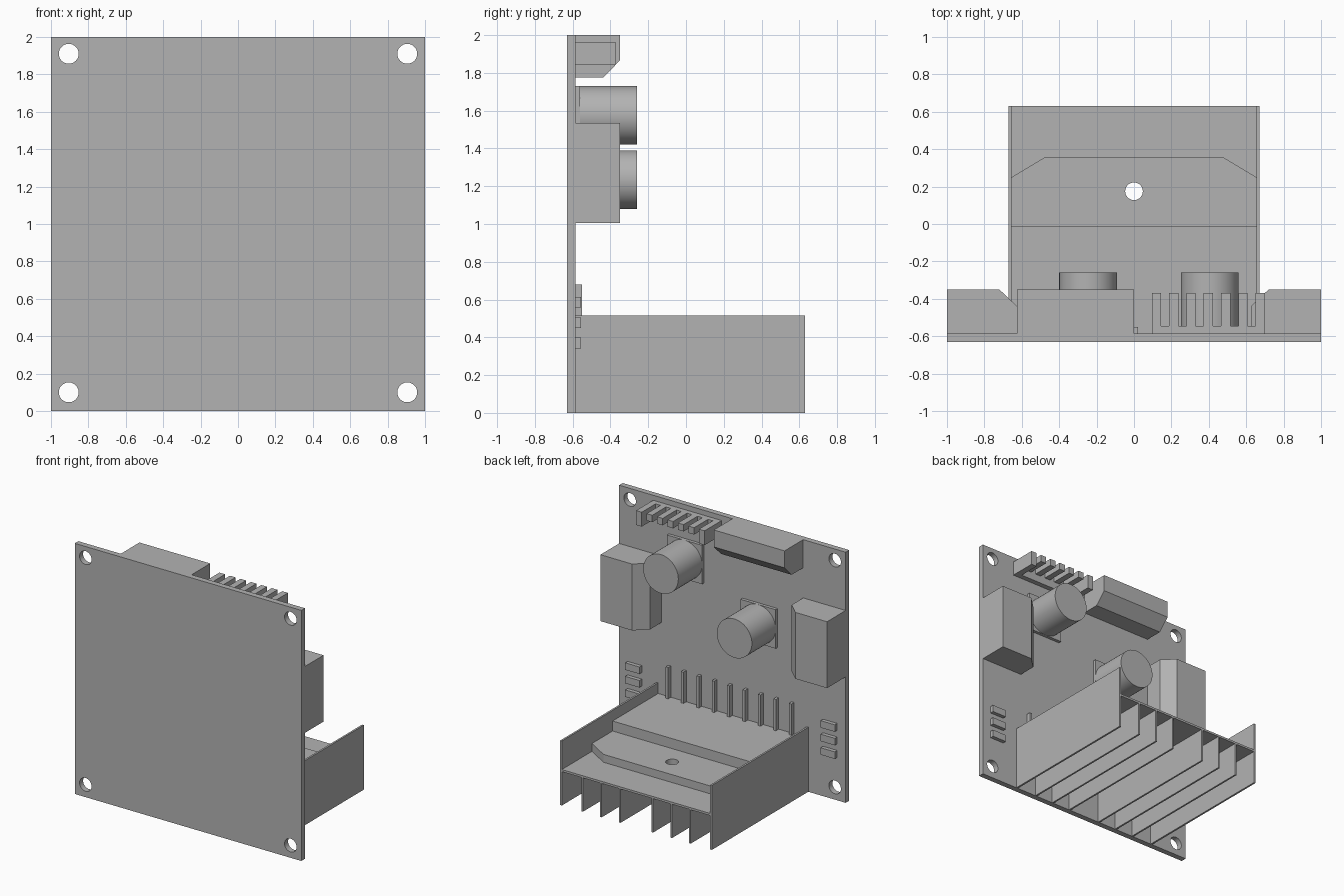
import bpy, bmesh, math
from mathutils import Matrix

if "Cube" in bpy.data.objects:
    bpy.data.objects.remove(bpy.data.objects["Cube"], do_unlink=True)

grey = bpy.data.materials.new("plain_grey")
grey.use_nodes = True
colour = (0.45, 0.45, 0.45, 1)
grey.diffuse_color = colour
grey.node_tree.nodes["Principled BSDF"].inputs["Base Color"].default_value = colour

BACK = -0.585   # rear face of the board, where parts are mounted
FRONT = -0.63


def finish(name, bm):
    bmesh.ops.recalc_face_normals(bm, faces=bm.faces)
    mesh = bpy.data.meshes.new(name)
    bm.to_mesh(mesh)
    bm.free()
    mesh.materials.append(grey)
    obj = bpy.data.objects.new(name, mesh)
    bpy.context.collection.objects.link(obj)
    return obj


def box(name, x, y, z):
    bm = bmesh.new()
    bmesh.ops.create_cube(bm, size=1)
    for v in bm.verts:
        v.co = [r[0] if c < 0 else r[1] for c, r in zip(v.co, (x, y, z))]
    return finish(name, bm)


def prism(name, profile, axis, lo, hi):
    """Extrude a profile of the two other coordinates along one axis."""
    bm = bmesh.new()
    points = []
    for p in profile:
        co = list(p)
        co.insert(axis, lo)
        points.append(bm.verts.new(co))
    face = bm.faces.new(points)
    moved = bmesh.ops.extrude_face_region(bm, geom=[face])["geom"]
    for v in moved:
        if isinstance(v, bmesh.types.BMVert):
            v.co[axis] = hi
    return finish(name, bm)


def cylinder(name, radius, centre, depth, along_y=True):
    bm = bmesh.new()
    turn = Matrix.Rotation(math.pi / 2, 4, 'X') if along_y else Matrix()
    bmesh.ops.create_cone(bm, cap_ends=True, segments=48, radius1=radius, radius2=radius,
                          depth=depth, matrix=Matrix.Translation(centre) @ turn)
    obj = finish(name, bm)
    smooth(obj)
    return obj


def smooth(obj):
    bpy.ops.object.select_all(action='DESELECT')
    bpy.context.view_layer.objects.active = obj
    obj.select_set(True)
    bpy.ops.object.shade_smooth_by_angle(angle=math.radians(30))


def cut(obj, cutter):
    cutter.hide_render = True
    mod = obj.modifiers.new("hole", 'BOOLEAN')
    mod.operation = 'DIFFERENCE'
    mod.solver = 'EXACT'
    mod.object = cutter
    bpy.context.view_layer.objects.active = obj
    bpy.ops.object.modifier_apply(modifier=mod.name)
    bpy.data.objects.remove(cutter, do_unlink=True)


# Circuit board with corner mounting holes
board = box("circuit_board", (-1, 1), (FRONT, BACK), (0, 2))
for x in (-0.905, 0.905):
    for z in (0.1, 1.91):
        cut(board, cylinder("hole_cutter", 0.053, (x, -0.6, z), 0.3))
smooth(board)

# Heat sink: side walls, shelf and hanging fins
for side, s in (("right", -1), ("left", 1)):
    box("heat_sink_wall_" + side, sorted((s * 0.655, s * 0.67)), (BACK, 0.63), (0, 0.515))
    for i, x in enumerate((0.144, 0.31, 0.476)):
        box(f"heat_sink_fin_{side}_{i}", (s * x - 0.007, s * x + 0.007), (BACK, 0.63), (0, 0.275))
box("heat_sink_shelf", (-0.655, 0.655), (BACK, 0.63), (0.27, 0.287))

# Power chip with drilled, chamfered tab
box("chip_body", (-0.655, 0.655), (BACK, -0.01), (0.287, 0.43))
tab = prism("chip_tab", [(-0.655, -0.01), (0.655, -0.01), (0.655, 0.25), (0.48, 0.355),
                         (-0.48, 0.355), (-0.655, 0.25)], 2, 0.287, 0.35)
for part in (tab, bpy.data.objects["heat_sink_shelf"]):
    cut(part, cylinder("hole_cutter", 0.047, (0, 0.175, 0.3), 0.5, along_y=False))
smooth(tab)

# Chip legs on the board
for i in range(9):
    x = 0.01 + (i - 4) * 0.136
    box(f"chip_leg_{i}", (x - 0.011, x + 0.011), (BACK, -0.55), (0.4, 0.68))

# Side terminals with a chamfered inner edge
for side, s in (("right", -1), ("left", 1)):
    prism("terminal_" + side, [(s, BACK), (s, -0.35), (s * 0.72, -0.35),
                               (s * 0.625, -0.44), (s * 0.625, BACK)], 2, 1.005, 1.535)

# Top terminal with a chamfered lower edge
prism("terminal_top", [(BACK, 2), (-0.35, 2), (-0.35, 1.865), (-0.44, 1.775), (BACK, 1.775)],
      0, -0.625, 0)

# Pin header: backing strip, end blocks and fingers
box("header_strip", (0.095, 0.7), (BACK, -0.545), (1.845, 1.96))
for i in range(7):
    x = 0.095 + i * 0.0925
    low = 1.845 if i in (0, 6) else 1.905
    box(f"header_finger_{i}", (x, x + 0.05), (-0.545, -0.37), (low, 1.96))

# Round capacitors on square bases
for i, (x, z) in enumerate(((-0.245, 1.235), (0.405, 1.575))):
    r = 0.155
    box(f"capacitor_base_{i}", (x - r, x + r), (BACK, -0.56), (z - r, z + r))
    cylinder(f"capacitor_can_{i}", r, (x, (BACK - 0.26) / 2, z), -0.26 - BACK)

# Small chip resistors beside the heat sink
for side, s in (("right", -1), ("left", 1)):
    for i in range(3):
        z = 0.37 + i * 0.108
        box(f"resistor_{side}_{i}", sorted((s * 0.8, s * 0.925)), (BACK, -0.555),
            (z - 0.028, z + 0.028))
